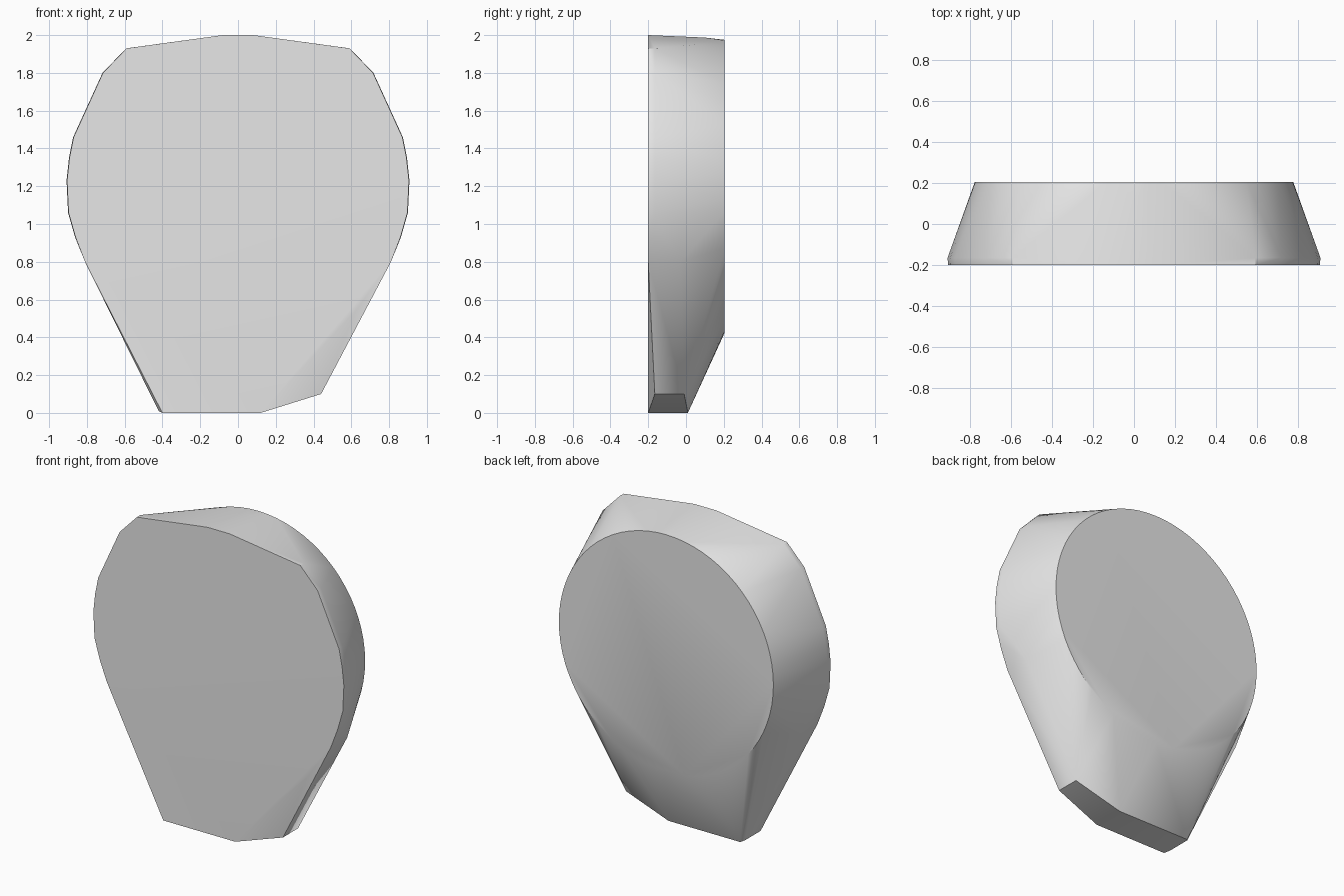
import bpy
import bmesh
import math

cube = bpy.data.objects.get("Cube")
if cube:
    bpy.data.objects.remove(cube, do_unlink=True)

FRONT, BACK = -0.2, 0.205

grey = bpy.data.materials.new("plain grey")
grey.use_nodes = True
grey.diffuse_color = (0.8, 0.8, 0.8, 1)
grey.node_tree.nodes["Principled BSDF"].inputs["Base Color"].default_value = (0.8, 0.8, 0.8, 1)

# Right half of the upper front outline (x, z), mirrored below
outline = [(0.08, 2.0), (0.59, 1.93), (0.715, 1.8), (0.87, 1.46), (0.892, 1.35),
           (0.905, 1.23), (0.897, 1.06), (0.86, 0.93), (0.81, 0.8)]

points = []
for side in (-1, 1):
    for x, z in outline:
        points.append((side * x, FRONT, z))
        # Short straight rim behind the front edge
        if 0.8 < z < 1.99:
            points.append((side * x * 1.003, -0.165, z))
    # Low side bevel, where the front face meets the narrowing flank
    points.append((side * 0.63, FRONT, 0.55))
    points.append((side * 0.81, -0.03, 0.8))

# Flat foot, with a cut corner on the left side
points += [(-0.4, FRONT, 0), (0.12, FRONT, 0), (-0.42, -0.17, 0.01), (-0.42, -0.01, 0.01),
           (-0.4, 0.01, 0), (0.12, 0.01, 0), (0.44, -0.165, 0.1), (0.44, -0.01, 0.1)]

# Crown of the top edge
points.append((0, 0.1, 1.987))

# Round back face
SEGMENTS, RADIUS = 72, 0.775
for i in range(SEGMENTS):
    a = math.tau * i / SEGMENTS
    points.append((RADIUS * math.sin(a), BACK, 1.2 + RADIUS * math.cos(a)))

# Stretch a convex skin over all the sections
bm = bmesh.new()
for p in points:
    bm.verts.new(p)
hull = bmesh.ops.convex_hull(bm, input=bm.verts[:])
loose = {v for v in hull["geom_interior"] + hull["geom_unused"]
         if isinstance(v, bmesh.types.BMVert) and not v.link_faces}
bmesh.ops.delete(bm, geom=list(loose), context="VERTS")
bmesh.ops.dissolve_limit(bm, angle_limit=math.radians(0.5), verts=bm.verts[:], edges=bm.edges[:])
bmesh.ops.recalc_face_normals(bm, faces=bm.faces[:])

mesh = bpy.data.meshes.new("tapered_body")
bm.to_mesh(mesh)
bm.free()
mesh.materials.append(grey)
body = bpy.data.objects.new("tapered_body", mesh)
bpy.context.collection.objects.link(body)

bpy.ops.object.select_all(action="DESELECT")
body.select_set(True)
bpy.context.view_layer.objects.active = body
bpy.ops.object.shade_smooth_by_angle(angle=math.radians(32))
